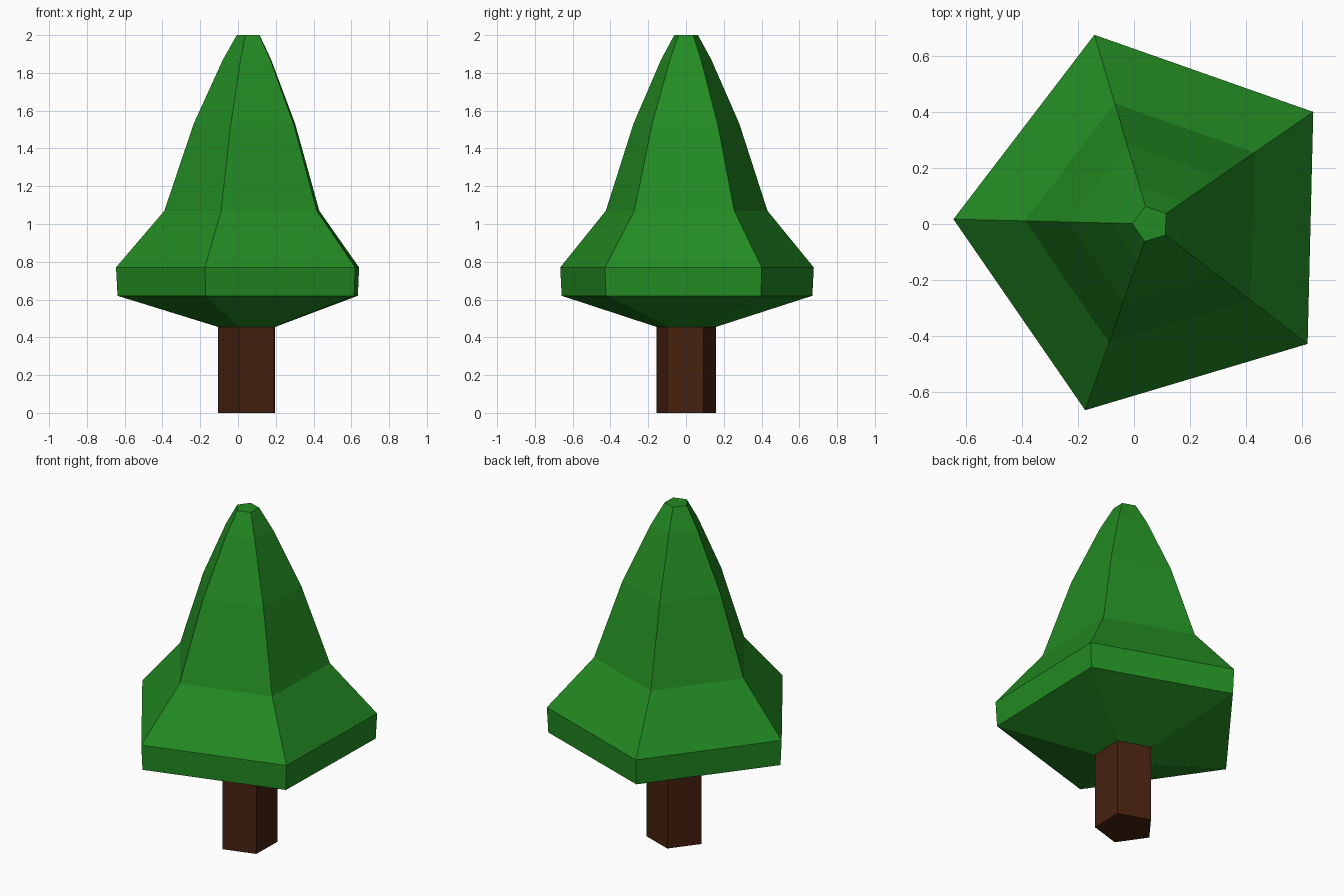
import bpy
import bmesh
import math

if "Cube" in bpy.data.objects:
    bpy.data.objects.remove(bpy.data.objects["Cube"])

SIDES = 5
CENTRE_X = 0.06
TURN = math.radians(-1.4)


def material(name, rgb):
    mat = bpy.data.materials.new(name)
    mat.diffuse_color = (*rgb, 1.0)
    mat.use_nodes = True
    mat.node_tree.nodes["Principled BSDF"].inputs["Base Color"].default_value = mat.diffuse_color
    return mat


def pentagon_loft(name, profile, mat, cap_bottom=False, cap_top=False):
    """Stack five-sided rings given as (radius, height) and skin them."""
    bm = bmesh.new()
    rings = []
    for radius, z in profile:
        ring = []
        for i in range(SIDES):
            a = math.pi + TURN + 2 * math.pi * i / SIDES
            ring.append(bm.verts.new((CENTRE_X + radius * math.cos(a),
                                      radius * math.sin(a), z)))
        rings.append(ring)
    for low, high in zip(rings, rings[1:]):
        for i in range(SIDES):
            j = (i + 1) % SIDES
            bm.faces.new((low[i], low[j], high[j], high[i]))
    if cap_bottom:
        bm.faces.new(rings[0][::-1])
    if cap_top:
        bm.faces.new(rings[-1])
    mesh = bpy.data.meshes.new(name)
    bm.to_mesh(mesh)
    bm.free()
    mesh.materials.append(mat)
    obj = bpy.data.objects.new(name, mesh)
    bpy.context.collection.objects.link(obj)
    return obj


bark = material("bark brown", (0.061, 0.0155, 0.0046))
leaf = material("leaf green", (0.0165, 0.262, 0.0165))

# Trunk: straight five-sided post, meeting the foliage underside
pentagon_loft("trunk", [(0.165, 0.0), (0.165, 0.455)], bark, cap_bottom=True)

# Foliage: sloped underside, rim band, flared skirt and tapering crown
pentagon_loft("foliage", [(0.165, 0.455), (0.698, 0.62), (0.706, 0.77),
                          (0.45, 1.07), (0.295, 1.53), (0.14, 1.87),
                          (0.066, 2.0)], leaf, cap_top=True)
